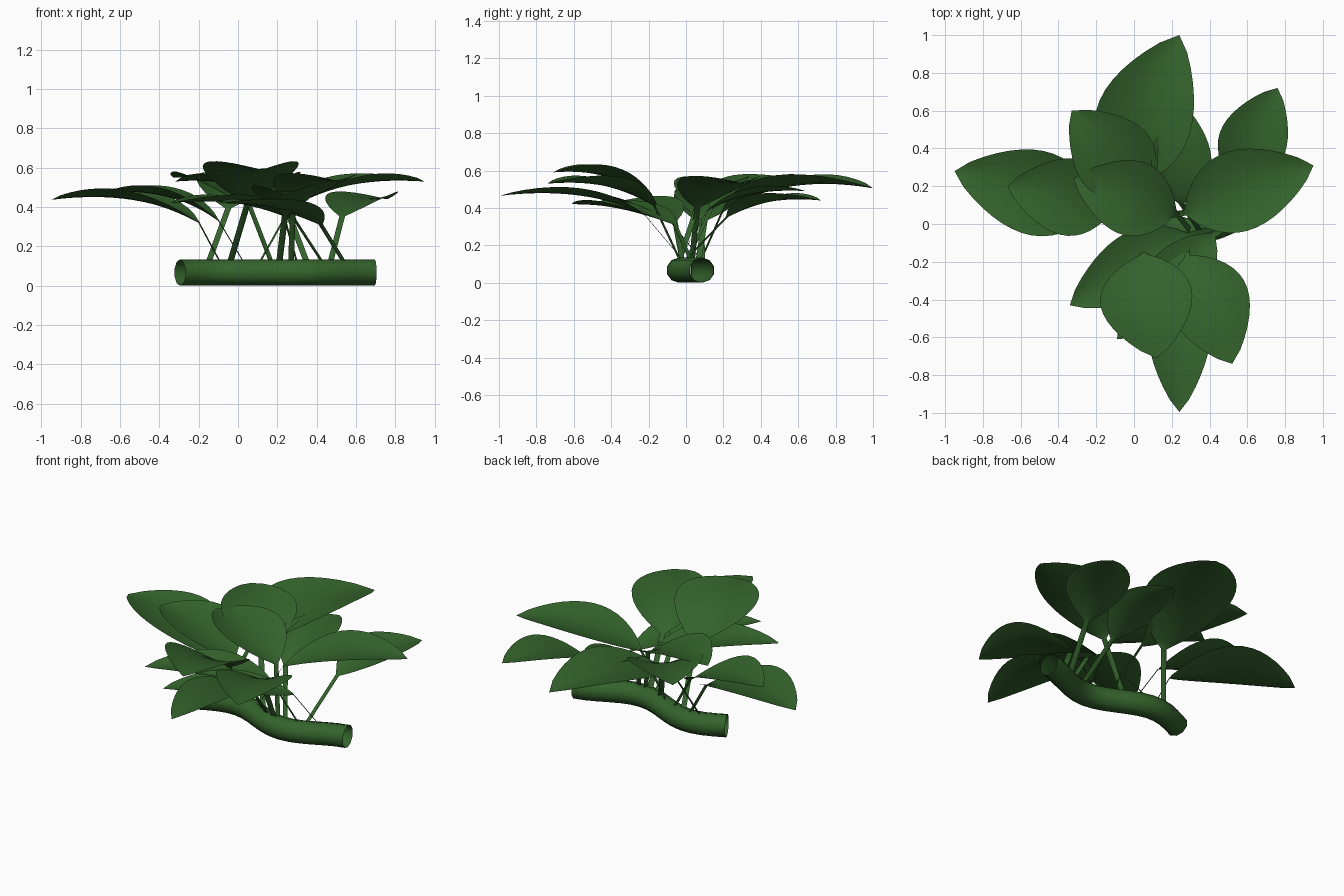
import bpy, bmesh, math
from mathutils import Vector

if "Cube" in bpy.data.objects:
    bpy.data.objects.remove(bpy.data.objects["Cube"])

green = bpy.data.materials.new("leaf_green")
green.diffuse_color = (0.034, 0.125, 0.025, 1)
green.use_nodes = True
green.node_tree.nodes["Principled BSDF"].inputs["Base Color"].default_value = green.diffuse_color


def sheet(name, rows, wrap=False):
    """Skin a list of equal-length point rows into one smooth object."""
    bm = bmesh.new()
    grid = [[bm.verts.new(p) for p in row] for row in rows]
    n = len(rows[0])
    for a, b in zip(grid, grid[1:]):
        for j in range(n if wrap else n - 1):
            k = (j + 1) % n
            bm.faces.new((a[j], a[k], b[k], b[j]))
    bmesh.ops.remove_doubles(bm, verts=bm.verts, dist=1e-5)
    bmesh.ops.recalc_face_normals(bm, faces=bm.faces)
    me = bpy.data.meshes.new(name)
    bm.to_mesh(me)
    bm.free()
    me.materials.append(green)
    for p in me.polygons:
        p.use_smooth = True
    ob = bpy.data.objects.new(name, me)
    bpy.context.collection.objects.link(ob)
    return ob


# Wavy stem lying on the ground, open at both ends
R = 0.067


def stem_y(x):
    return 0.025 + 0.063 * math.cos(math.pi * (x + 0.08) / 0.41)


rows = []
for i in range(17):
    x = -0.295 + 0.99 * i / 16
    tan = Vector((1, (stem_y(x + .01) - stem_y(x - .01)) / .02, 0)).normalized()
    side = Vector((-tan.y, tan.x, 0))
    c = Vector((x, stem_y(x), R))
    ring = [math.tau * (k + 0.5) / 10 for k in range(10)]
    rows.append([c + side * (R * math.cos(a)) + Vector((0, 0, R * math.sin(a))) for a in ring])
sheet("stem", rows, wrap=True)


def leaf(name, foot_x, base, tip, arch, half, bow=0.0):
    """Flat stalk widening into a cupped, arching blade."""
    base, tip = Vector(base), Vector(tip)
    foot = Vector((foot_x, stem_y(foot_x), 0.115))
    d = Vector((tip.x - base.x, tip.y - base.y, 0)).normalized()
    side = Vector((-d.y, d.x, 0))
    mid = base.lerp(tip, 0.4) + side * (2 * bow)
    mid.z = arch
    stalk = 0.016
    ribs = [(foot.lerp(base, t), stalk) for t in (0, 0.35, 0.7)]
    n = 14
    for i in range(n + 1):
        t = i / n
        p = base * (1 - t) ** 2 + mid * (2 * t * (1 - t)) + tip * t * t
        w = half * max(0, math.sin(math.pi * t ** 0.92)) ** 0.76
        if t < 0.5:
            w = max(w, stalk)
        ribs.append((p, w))
    rows = []
    for p, w in ribs:
        cup = 0.23 * w
        rows.append([p + side * (w * s) + Vector((0, 0, cup * s * s))
                     for s in (-1, -0.67, -0.33, 0, 0.33, 0.67, 1)])
    sheet(name, rows)


# stalk foot x, blade base, blade tip, arch height, half width, sideways bow
leaves = [
    (0.11, (0.27, 0.06, 0.40), (0.95, 0.31, 0.53), 0.56, 0.215, 0.01),
    (0.47, (0.53, 0.22, 0.35), (0.76, 0.72, 0.44), 0.47, 0.18, 0),
    (-0.15, (-0.05, 0.20, 0.39), (0.24, 1.00, 0.505), 0.585, 0.255, 0.025),
    (0.35, (0.25, 0.11, 0.38), (0.25, 0.64, 0.49), 0.51, 0.16, 0),
    (0.17, (0.06, 0.14, 0.40), (-0.33, 0.60, 0.55), 0.56, 0.215, -0.012),
    (-0.09, (-0.20, 0.08, 0.32), (-0.95, 0.28, 0.437), 0.495, 0.225, 0),
    (0.03, (-0.10, 0.10, 0.33), (-0.67, 0.20, 0.475), 0.50, 0.205, 0),
    (0.30, (0.22, 0.06, 0.40), (-0.32, 0.24, 0.53), 0.56, 0.20, 0),
    (0.43, (0.29, -0.06, 0.33), (-0.34, -0.43, 0.42), 0.46, 0.18, 0),
    (-0.04, (0.05, -0.16, 0.42), (0.12, -0.71, 0.59), 0.62, 0.245, -0.015),
    (0.27, (0.28, -0.17, 0.41), (0.52, -0.74, 0.53), 0.56, 0.215, 0.015),
    (0.21, (0.24, -0.22, 0.36), (0.24, -0.995, 0.465), 0.52, 0.17, 0),
    (0.54, (0.42, -0.06, 0.31), (-0.09, -0.61, 0.42), 0.42, 0.17, 0.02),
]
for i, args in enumerate(leaves):
    leaf(f"leaf_{i + 1}", *args)
